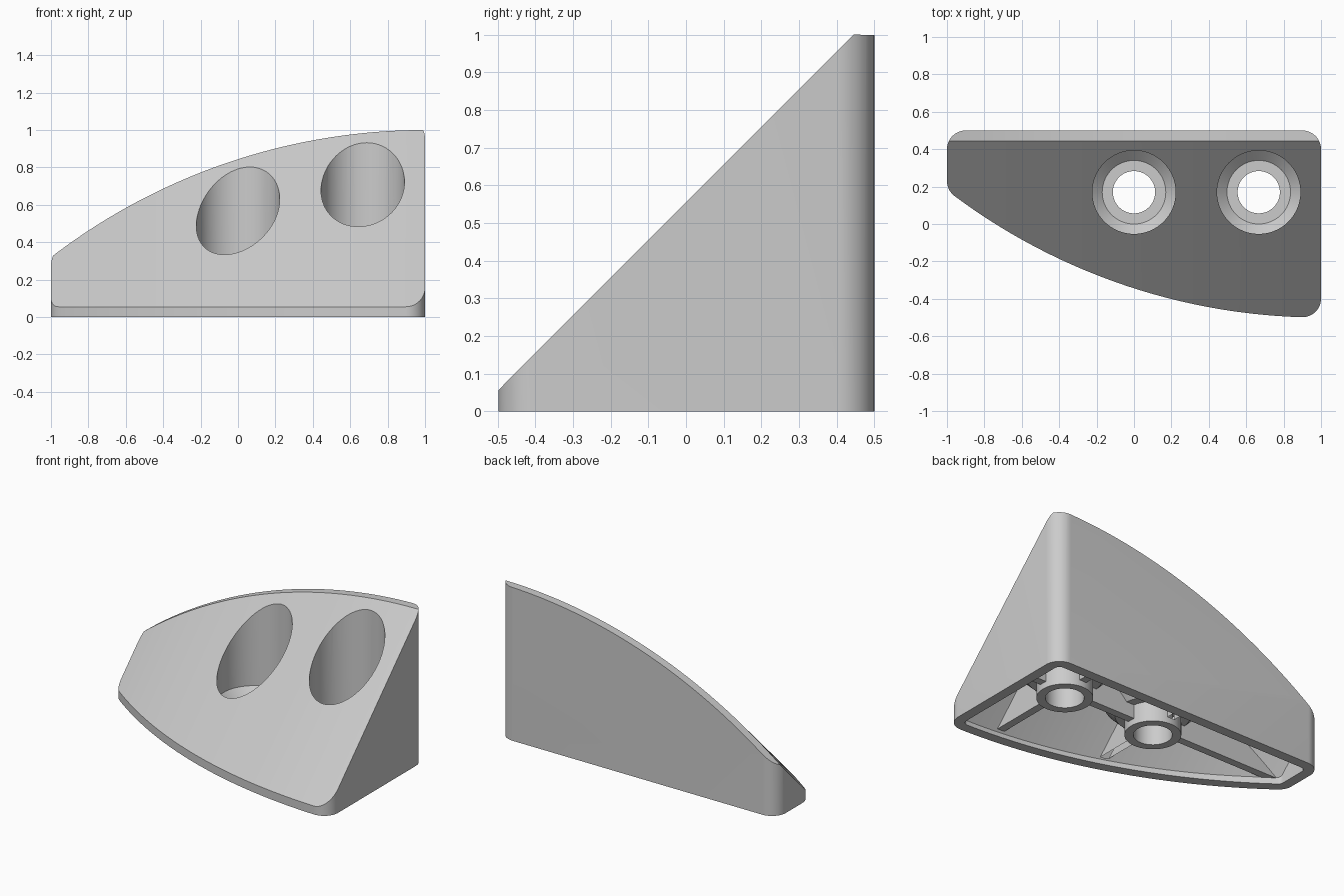
import bpy, bmesh
from math import sin, cos, pi, sqrt, atan2

if "Cube" in bpy.data.objects:
    bpy.data.objects.remove(bpy.data.objects["Cube"])

R = 3.28             # radius of the curved front and top edges
LIP = 0.055          # flat band before the slope starts
WALL = 0.065
HOLES = (0.0, 0.667)
HOLE_Y = 0.17


def depth(x):
    return 1 - R + sqrt(R * R - (1 - x) ** 2)


def skin(name, rings, loop=False):
    """Join equal-sized rings of points into a closed solid."""
    bm = bmesh.new()
    vs = [[bm.verts.new(p) for p in ring] for ring in rings]
    n = len(vs[0])
    pairs = list(zip(vs, vs[1:])) + ([(vs[-1], vs[0])] if loop else [])
    for a, b in pairs:
        for i in range(n):
            j = (i + 1) % n
            bm.faces.new((a[i], a[j], b[j], b[i]))
    if not loop:
        bm.faces.new(vs[0])
        bm.faces.new(vs[-1])
    bmesh.ops.recalc_face_normals(bm, faces=bm.faces)
    me = bpy.data.meshes.new(name)
    bm.to_mesh(me)
    bm.free()
    ob = bpy.data.objects.new(name, me)
    bpy.context.collection.objects.link(ob)
    return ob


def box(name, x0, x1, y0, y1, z0, z1):
    return skin(name, [[(x0, y0, z), (x1, y0, z), (x1, y1, z), (x0, y1, z)] for z in (z0, z1)])


def lathe(name, x, profile, n=64):
    """Stack of circles (radius, z) around a vertical axis at a screw hole."""
    return skin(name, [[(x + r * cos(2 * pi * i / n), HOLE_Y + r * sin(2 * pi * i / n), z)
                        for i in range(n)] for r, z in profile])


def combine(ob, tool, op='DIFFERENCE'):
    m = ob.modifiers.new("cut", 'BOOLEAN')
    m.operation, m.solver, m.object = op, 'EXACT', tool
    bpy.context.view_layer.objects.active = ob
    bpy.ops.object.modifier_apply(modifier=m.name)
    bpy.data.objects.remove(tool)


def outline(w):
    """Plan outline with rounded corners, moved inwards by w."""
    pts = []

    def arc(cx, cy, r, a0, a1, n):
        pts.extend((cx + r * cos(a0 + (a1 - a0) * i / n), cy + r * sin(a0 + (a1 - a0) * i / n))
                   for i in range(n + 1))

    cy = R - 0.5
    yl, yr = (cy - sqrt((R - 0.1) ** 2 - (1 - x) ** 2) for x in (-0.9, 0.9))
    al = atan2(yl - cy, -1.9) % (2 * pi)
    ar = atan2(yr - cy, -0.1) % (2 * pi)
    r = 0.1 - w
    arc(-0.9, yl, r, pi, al, 8)
    arc(1, cy, R - w, al, ar, 48)
    pts.pop()
    pts.pop(9)
    arc(0.9, yr, r, ar, 2 * pi, 12)
    arc(0.9, 0.4, r, 0, pi / 2, 12)
    arc(-0.9, 0.4, r, pi / 2, pi, 12)
    return pts


def wedge(name, w, floor):
    """Sloped, curved-top solid trimmed to the plan outline."""
    rings = []
    drop = w * sqrt(2)
    for i in range(65):
        x = -1.1 + 2.2 * i / 64
        d = depth(x)
        top = d - w
        y_top = top - LIP + drop + 0.5 - d
        y_low = 0.5 - d - 0.4
        z_low = LIP - 0.4 - drop
        rings.append([(x, 0.6, -0.5), (x, 0.6, top), (x, y_top, top), (x, y_low, z_low)])
    ob = skin(name, rings)
    plan = outline(w)
    combine(ob, skin("plan", [[(x, y, z) for x, y in plan] for z in (floor, 2)]), 'INTERSECT')
    return ob


# Outer shell
bracket = wedge("corner_bracket", 0, 0)

# Hollow underside, leaving screw bosses, sleeves and ribs
cavity = wedge("cavity", WALL, -0.1)
for x in HOLES:
    combine(cavity, lathe("sleeve", x, [(0.165, -0.3), (0.165, 0.13), (0.22, 0.13), (0.28, 0.19), (0.28, 1.5)]))
    combine(cavity, box("cross_rib", x - 0.025, x + 0.025, -0.9, 0.9, 0.04, 1.5))
combine(cavity, box("long_rib", -1.5, 1.5, HOLE_Y - 0.025, HOLE_Y + 0.025, 0.04, 1.5))
combine(bracket, cavity)

# Stepped screw holes
for x in HOLES:
    combine(bracket, lathe("bore", x, [(0.113, -0.2), (0.113, 0.19), (0.17, 0.19), (0.223, 0.24), (0.223, 1.5)]))

bpy.ops.object.select_all(action='DESELECT')
bracket.select_set(True)
bpy.context.view_layer.objects.active = bracket
bpy.ops.object.shade_smooth_by_angle(angle=0.5)
